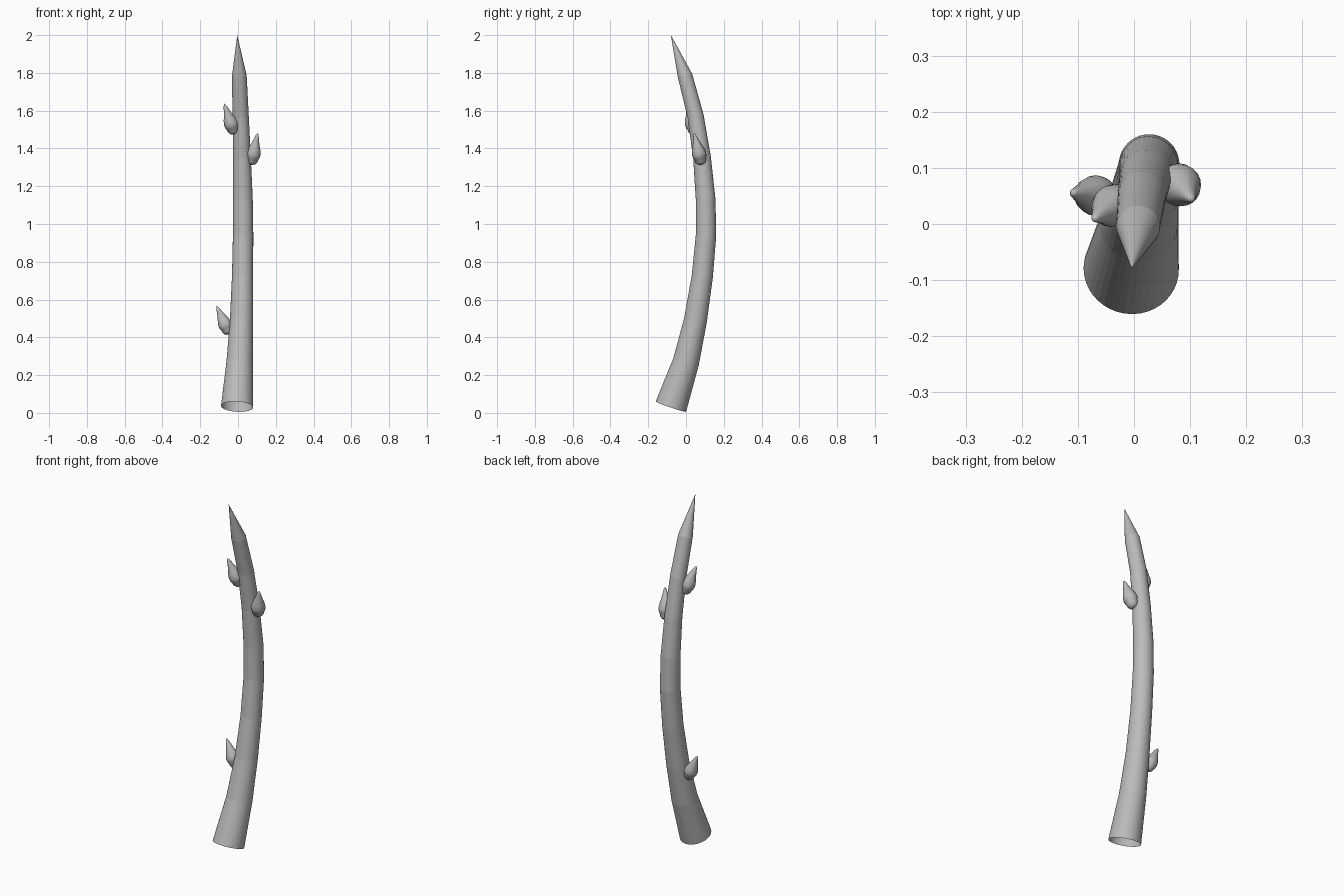
import bpy, bmesh
from math import sin, cos, tau
from mathutils import Vector

cube = bpy.data.objects.get("Cube")
if cube:
    bpy.data.objects.remove(cube, do_unlink=True)

grey = bpy.data.materials.new("plain grey")
grey.use_nodes = True
colour = (0.5, 0.5, 0.5, 1)
grey.diffuse_color = colour
grey.node_tree.nodes["Principled BSDF"].inputs["Base Color"].default_value = colour


def sweep(name, path, radii, sides, smooth):
    """Round tube along a path; a zero radius makes a point, open ends stay open."""
    pts = [Vector(p) for p in path]
    bm = bmesh.new()
    rings = []
    for i, (p, r) in enumerate(zip(pts, radii)):
        if r == 0:
            rings.append([bm.verts.new(p)])
            continue
        before = (p - pts[i - 1]).normalized() if i else Vector()
        # the ring under a point keeps the direction of the stem below it
        pointed = i + 1 < len(pts) and radii[i + 1] == 0
        after = (pts[i + 1] - p).normalized() if not (pointed and i) else before
        axis = (before + after).normalized()
        u = Vector((0, 1, 0)).cross(axis).normalized()
        v = axis.cross(u)
        rings.append([bm.verts.new(p + r * (u * cos(tau * k / sides) + v * sin(tau * k / sides)))
                      for k in range(sides)])
    for a, b in zip(rings, rings[1:]):
        for k in range(sides):
            n = (k + 1) % sides
            if len(a) == 1:
                face = (a[0], b[n], b[k])
            elif len(b) == 1:
                face = (a[k], a[n], b[0])
            else:
                face = (a[k], a[n], b[n], b[k])
            bm.faces.new(face).smooth = smooth
    mesh = bpy.data.meshes.new(name)
    bm.to_mesh(mesh)
    bm.free()
    mesh.materials.append(grey)
    obj = bpy.data.objects.new(name, mesh)
    bpy.context.collection.objects.link(obj)
    return obj


# Curved stem: open at the foot, sharpened at the top
stem = [(-0.005, -0.08, 0.033), (0.009, 0.0, 0.27), (0.018, 0.05, 0.49),
        (0.024, 0.086, 0.72), (0.027, 0.106, 0.94), (0.026, 0.104, 1.13),
        (0.021, 0.085, 1.35), (0.014, 0.051, 1.57), (0.007, -0.005, 1.785),
        (-0.004, -0.08, 2.0)]
sweep("stem", stem, [0.085, 0.07, 0.061, 0.056, 0.054, 0.052, 0.047, 0.043, 0.039, 0], 40, False)

# Pointed buds: each runs from its foot to its tip
bud_profile = [(0, 0), (0.04, 0.02), (0.12, 0.03), (0.22, 0.032), (0.25, 0.036),
               (0.36, 0.038), (0.5, 0.032), (0.65, 0.022), (0.8, 0.014),
               (0.92, 0.008), (1, 0)]
buds = {"lower_right_bud": ((-0.045, 0.048, 0.415), (-0.113, 0.056, 0.567), 0.95),
        "upper_right_bud": ((-0.018, 0.045, 1.475), (-0.073, 0.008, 1.637), 1.0),
        "left_bud": ((0.07, 0.083, 1.313), (0.104, 0.043, 1.482), 1.0)}
for name, (foot, tip, width) in buds.items():
    foot, tip = Vector(foot), Vector(tip)
    sweep(name, [foot.lerp(tip, t) for t, r in bud_profile],
          [r * width for t, r in bud_profile], 20, True)
